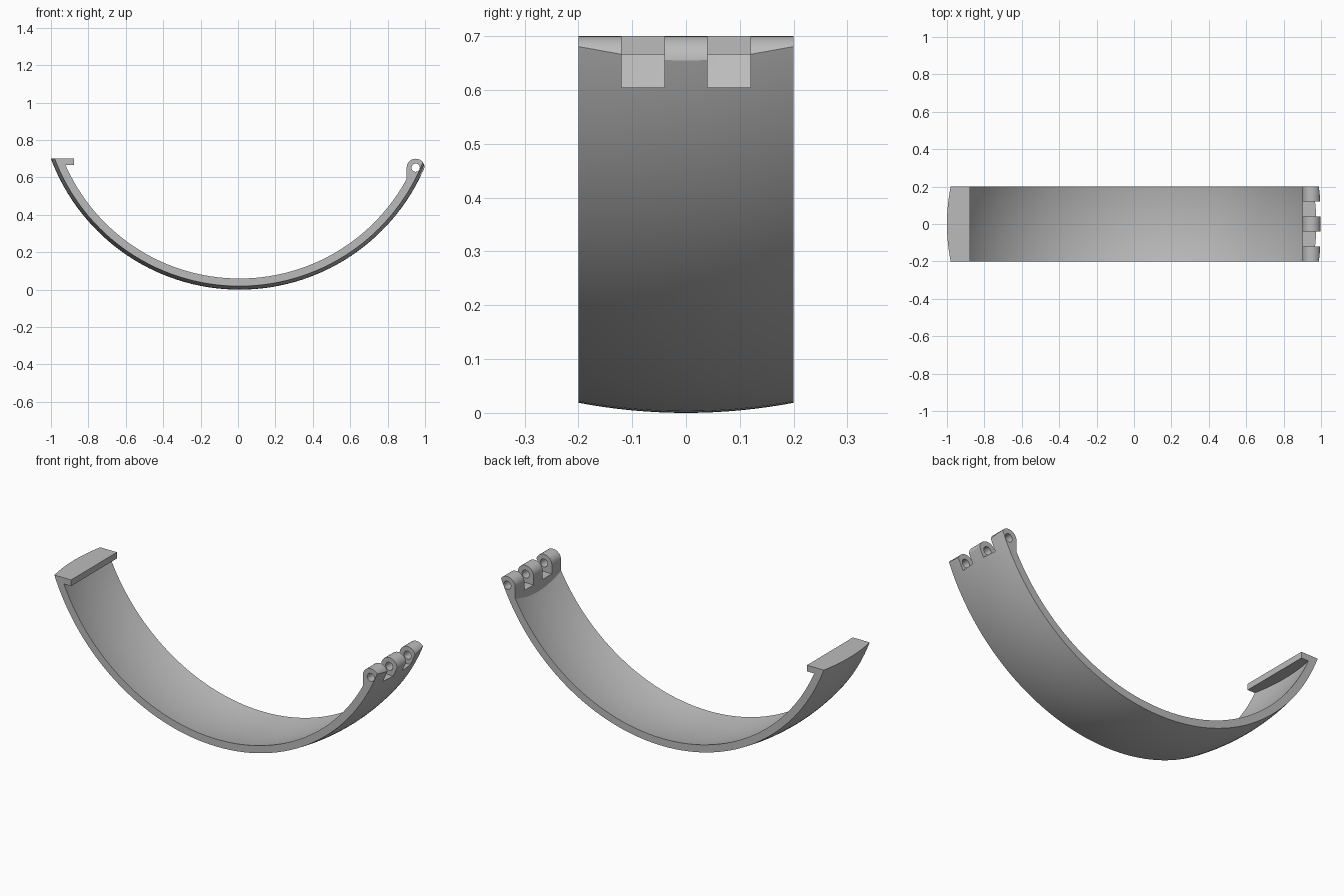
import bpy, bmesh, math
from mathutils import Vector, Matrix

cube = bpy.data.objects.get("Cube")
if cube:
    bpy.data.objects.remove(cube, do_unlink=True)

CX, R, THICK = 0.008, 1.076, 0.04       # crowned band: sphere centre x, radius, wall
HALF, TOP = 0.2, 0.7                    # half width and rim height
PIN_X, PIN_Z, KNUCKLE, BORE = 0.95, 0.652, 0.048, 0.022
HINGE_X, CLASP_X, CLASP_Z = 0.902, -0.878, 0.666

metal = bpy.data.materials.new("satin grey")
metal.use_nodes = True
metal.diffuse_color = (0.5, 0.5, 0.5, 1)
metal.node_tree.nodes["Principled BSDF"].inputs["Base Color"].default_value = (0.5, 0.5, 0.5, 1)


def to_object(name, bm):
    bmesh.ops.recalc_face_normals(bm, faces=bm.faces)
    mesh = bpy.data.meshes.new(name)
    bm.to_mesh(mesh)
    bm.free()
    mesh.materials.append(metal)
    ob = bpy.data.objects.new(name, mesh)
    bpy.context.collection.objects.link(ob)
    return ob


def ball_slice(name, radius, half, rows=16, steps=160):
    """Slice of a ball between y = -half and y = half."""
    bm = bmesh.new()
    ys = [-half + 2 * half * i / rows for i in range(rows + 1)]
    pts = [(0, -half)] + [(math.sqrt(radius ** 2 - y * y), y) for y in ys] + [(0, half)]
    verts = [bm.verts.new((CX, y, R - r)) for r, y in pts]
    edges = [bm.edges.new(pair) for pair in zip(verts, verts[1:])]
    bmesh.ops.spin(bm, geom=verts + edges, cent=(CX, 0, R), axis=(0, 1, 0),
                   angle=math.tau, steps=steps)
    bmesh.ops.remove_doubles(bm, verts=bm.verts, dist=1e-5)
    return to_object(name, bm)


def prism(name, outline, y0, y1):
    """Front outline (x, z) extruded from y0 to y1."""
    bm = bmesh.new()
    face = bm.faces.new([bm.verts.new((x, y0, z)) for x, z in outline])
    ext = bmesh.ops.extrude_face_region(bm, geom=[face])
    moved = [v for v in ext["geom"] if isinstance(v, bmesh.types.BMVert)]
    bmesh.ops.translate(bm, verts=moved, vec=Vector((0, y1 - y0, 0)))
    return to_object(name, bm)


def box(name, x0, x1, y0, y1, z0, z1):
    return prism(name, [(x0, z0), (x1, z0), (x1, z1), (x0, z1)], y0, y1)


def arc(radius, a0, a1, n):
    return [(PIN_X + radius * math.cos(a0 + (a1 - a0) * i / n),
             PIN_Z + radius * math.sin(a0 + (a1 - a0) * i / n)) for i in range(n + 1)]


def combine(target, tool, operation):
    tool.hide_render = True
    mod = target.modifiers.new(operation, "BOOLEAN")
    mod.operation, mod.solver, mod.object = operation, "EXACT", tool
    bpy.context.view_layer.objects.active = target
    bpy.ops.object.modifier_apply(modifier=mod.name)
    bpy.data.objects.remove(tool, do_unlink=True)


# Crowned solid trimmed to the side outline, with the rounded hinge top
band = ball_slice("hinged_half_band", R, HALF)
outline = ([(-1.2, -0.2), (1.2, -0.2), (1.2, PIN_Z)] + arc(KNUCKLE, 0, math.pi, 24)
           + [(HINGE_X, 0.6), (-0.8, 0.6), (-0.8, TOP), (-1.2, TOP)])
combine(band, prism("outline_trim", outline, -0.5, 0.5), "INTERSECT")

# Hollow, leaving the hinge block and the clasp lip
hollow = ball_slice("hollow", R - THICK, 0.3, 24)
combine(hollow, box("hinge_block", HINGE_X, 1.4, -0.6, 0.6, -0.5, 3), "DIFFERENCE")
combine(hollow, box("clasp_lip", -1.4, CLASP_X, -0.6, 0.6, CLASP_Z, 0.8), "DIFFERENCE")
combine(band, hollow, "DIFFERENCE")

# Gaps between the three knuckles, then the pin bore
for y in (-0.12, 0.04):
    combine(band, box("knuckle_gap", 0.85, 1.2, y, y + 0.08, 0.605, 0.9), "DIFFERENCE")
combine(band, prism("pin_bore", arc(BORE, 0, math.tau, 24)[:-1], -0.5, 0.5), "DIFFERENCE")

# Smooth curves, crisp edges
for ob in bpy.context.selected_objects:
    ob.select_set(False)
band.select_set(True)
bpy.context.view_layer.objects.active = band
bpy.ops.object.shade_smooth_by_angle(angle=math.radians(25))
